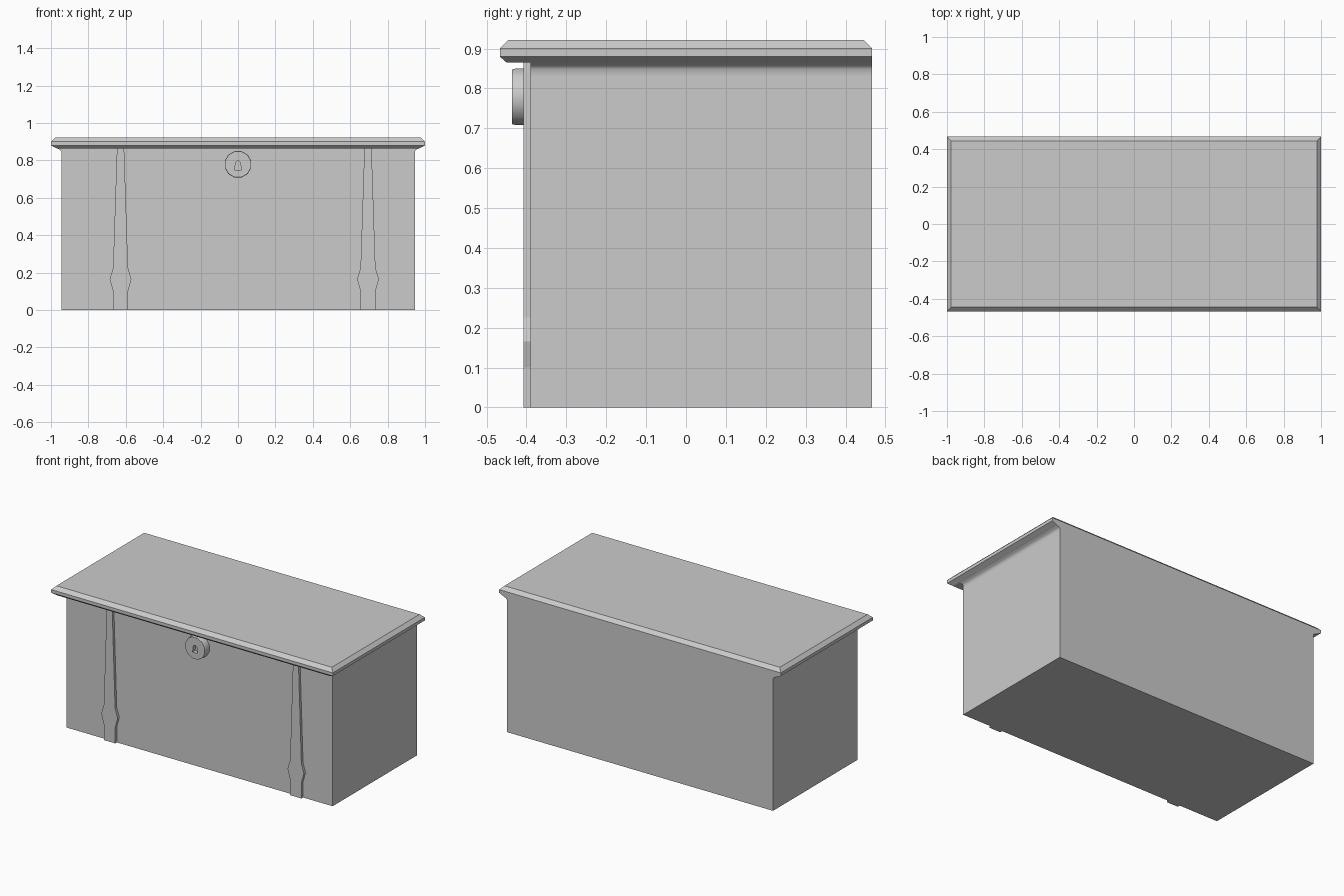
import bpy, bmesh
from math import sin, cos, pi, radians

if "Cube" in bpy.data.objects:
    bpy.data.objects.remove(bpy.data.objects["Cube"])


def finish(name, bm):
    bmesh.ops.recalc_face_normals(bm, faces=bm.faces)
    mesh = bpy.data.meshes.new(name)
    bm.to_mesh(mesh)
    bm.free()
    obj = bpy.data.objects.new(name, mesh)
    bpy.context.collection.objects.link(obj)
    return obj


def loft(name, loops):
    """Skin a stack of equal-length point loops and cap both ends."""
    bm = bmesh.new()
    rings = [[bm.verts.new(p) for p in loop] for loop in loops]
    n = len(rings[0])
    for a, b in zip(rings, rings[1:]):
        for i in range(n):
            j = (i + 1) % n
            bm.faces.new((a[i], a[j], b[j], b[i]))
    bm.faces.new(rings[0])
    bm.faces.new(rings[-1])
    return finish(name, bm)


def rect(x, front, back, z):
    return [(-x, front, z), (x, front, z), (x, back, z), (-x, back, z)]


def prism(name, outline, y0, y1):
    return loft(name, [[(x, y, z) for x, z in outline] for y in (y0, y1)])


def smooth(obj, angle):
    bpy.ops.object.select_all(action='DESELECT')
    bpy.context.view_layer.objects.active = obj
    obj.select_set(True)
    bpy.ops.object.shade_smooth_by_angle(angle=radians(angle))


# Chest body, ends flaring out under the lid
body = loft("chest_body", [rect(x, -0.39, 0.467, z) for x, z in
            [(0.945, 0), (0.945, 0.83), (0.945, 0.848), (0.952, 0.857), (0.972, 0.867)]])
smooth(body, 50)

# Lid with bevelled top and lower lip, flush at the back
lid = loft("chest_lid", [rect(0.97, -0.45, 0.467, 0.865),
                         rect(1.0, -0.467, 0.467, 0.88),
                         rect(1.0, -0.467, 0.467, 0.90),
                         rect(0.978, -0.445, 0.445, 0.922)])

# Tapered front straps
strap = [(0.04, 0), (0.04, 0.10), (0.058, 0.165), (0.04, 0.225), (0.019, 0.868)]
for side, cx in (("left", -0.628), ("right", 0.695)):
    outline = [(cx + w, z) for w, z in strap] + [(cx - w, z) for w, z in reversed(strap)]
    prism(side + "_strap", outline, -0.407, -0.385)

# Round lock plate with a slightly rounded rim
cz, sides = 0.779, 12
rim = [(0.073, -0.385), (0.073, -0.428), (0.071, -0.436)]
lock = loft("lock_plate", [[(r * cos((i + 0.5) * 2 * pi / sides), y,
                             cz + r * sin((i + 0.5) * 2 * pi / sides))
                            for i in range(sides)] for r, y in rim])

# Keyhole cut into the lock plate
arch = [(0.013 * cos(pi * i / 6), 0.784 + 0.013 * sin(pi * i / 6)) for i in range(7)]
keyhole = prism("keyhole_cutter", [(-0.018, 0.75), (0.018, 0.75)] + arch, -0.46, -0.41)
cut = lock.modifiers.new("keyhole", 'BOOLEAN')
cut.operation = 'DIFFERENCE'
cut.solver = 'EXACT'
cut.object = keyhole
bpy.context.view_layer.objects.active = lock
bpy.ops.object.modifier_apply(modifier="keyhole")
bpy.data.objects.remove(keyhole)
smooth(lock, 35)
